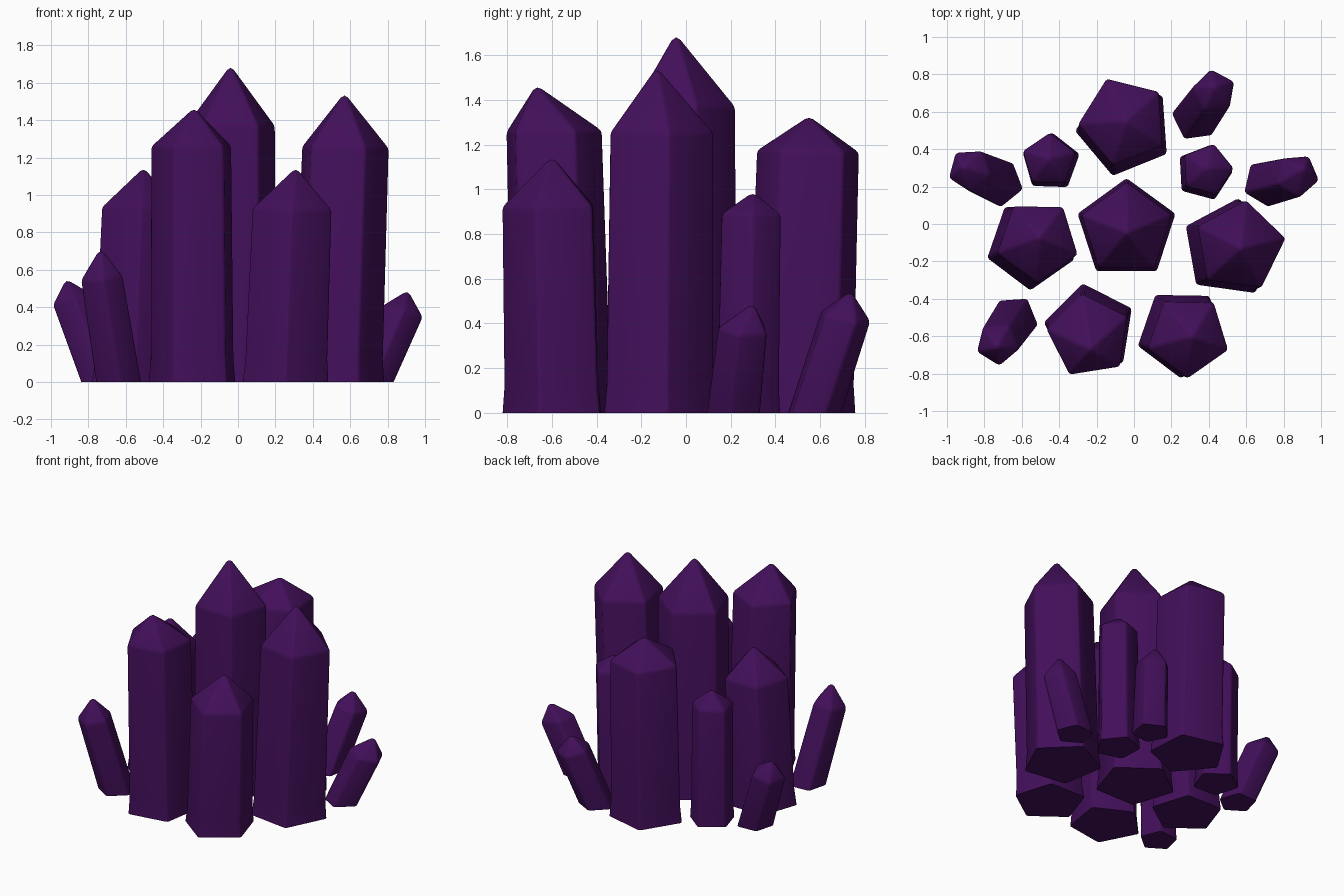
import bpy, bmesh, math
from mathutils import Vector

if "Cube" in bpy.data.objects:
    bpy.data.objects.remove(bpy.data.objects["Cube"])

purple = bpy.data.materials.new("deep_purple")
purple.diffuse_color = (0.055, 0.0048, 0.102, 1)
purple.use_nodes = True
purple.node_tree.nodes["Principled BSDF"].inputs["Base Color"].default_value = purple.diffuse_color


def crystal(name, base, radius, turn, shoulder, tip, flare=True):
    """Leaning five-sided shaft with a pointed cap and softly worn edges."""
    foot, neck, tip = Vector((*base, 0)), Vector(shoulder), Vector(tip)
    lean = (neck - foot) / neck.z
    bm = bmesh.new()

    def ring(z, scale, tilt=0.0):
        centre = foot + lean * z
        verts = []
        for i in range(5):
            a = math.radians(turn + 72 * i)
            d = Vector((math.cos(a), math.sin(a), 0)) * radius * scale
            d.z = -tilt * (d.x * lean.x + d.y * lean.y)
            verts.append(bm.verts.new(centre + d))
        return verts

    # foot, slightly narrower waist just above it, shoulder
    rings = [ring(0, 1.0)]
    if flare:
        rings.append(ring(0.12, 0.955))
    rings.append(ring(neck.z, 0.92, 0.6))
    apex = bm.verts.new(tip + Vector((0, 0, 0.01)))
    bm.faces.new(rings[0][::-1])
    for low, high in zip(rings, rings[1:]):
        for i in range(5):
            j = (i + 1) % 5
            bm.faces.new((low[i], low[j], high[j], high[i]))
    for i in range(5):
        bm.faces.new((rings[-1][i], rings[-1][(i + 1) % 5], apex))
    bm.normal_update()

    # worn edges everywhere except around the flat foot
    edges = [e for e in bm.edges
             if max(v.co.z for v in e.verts) > 0.01 and e.calc_face_angle() > 0.35]
    bmesh.ops.bevel(bm, geom=edges, offset=0.014, segments=2, profile=0.5,
                    affect='EDGES', clamp_overlap=True)
    bmesh.ops.recalc_face_normals(bm, faces=bm.faces)
    mesh = bpy.data.meshes.new(name)
    bm.to_mesh(mesh)
    bm.free()
    mesh.materials.append(purple)
    obj = bpy.data.objects.new(name, mesh)
    bpy.context.collection.objects.link(obj)
    bpy.ops.object.select_all(action='DESELECT')
    obj.select_set(True)
    bpy.context.view_layer.objects.active = obj
    bpy.ops.object.shade_smooth_by_angle(angle=math.radians(38))


# tall crystals
crystal("centre_crystal", (-.04, -.03), .275, 90, (-.04, -.03, 1.37), (-.04, -.045, 1.69))
crystal("right_crystal", (.52, -.13), .27, 82, (.565, -.12, 1.255), (.57, -.13, 1.54))
crystal("left_crystal", (-.55, -.11), .245, 53, (-.515, -.09, .93), (-.505, -.07, 1.14))
crystal("front_left_crystal", (-.235, -.565), .25, 99, (-.24, -.6, 1.26), (-.235, -.67, 1.46))
crystal("front_right_crystal", (.255, -.58), .245, 53, (.29, -.60, .925), (.31, -.60, 1.14))
crystal("back_crystal", (-.05, .515), .265, 112, (-.055, .55, 1.17), (-.04, .55, 1.32))

# medium crystals
crystal("back_left_medium_crystal", (-.445, .33), .16, 88, (-.455, .34, .86), (-.455, .35, .965))
crystal("back_right_medium_crystal", (.375, .275), .155, 75, (.39, .29, .89), (.385, .30, .98))

# small crystals leaning outward
crystal("back_right_small_crystal", (.33, .57), .13, 98, (.43, .71, .43), (.43, .74, .54), False)
crystal("right_small_crystal", (.71, .22), .13, 59, (.875, .26, .375), (.91, .30, .485), False)
crystal("left_small_crystal", (-.72, .22), .13, 57, (-.88, .29, .435), (-.92, .31, .545), False)
crystal("front_left_small_crystal", (-.64, -.51), .13, 58, (-.73, -.64, .56), (-.735, -.66, .71), False)
